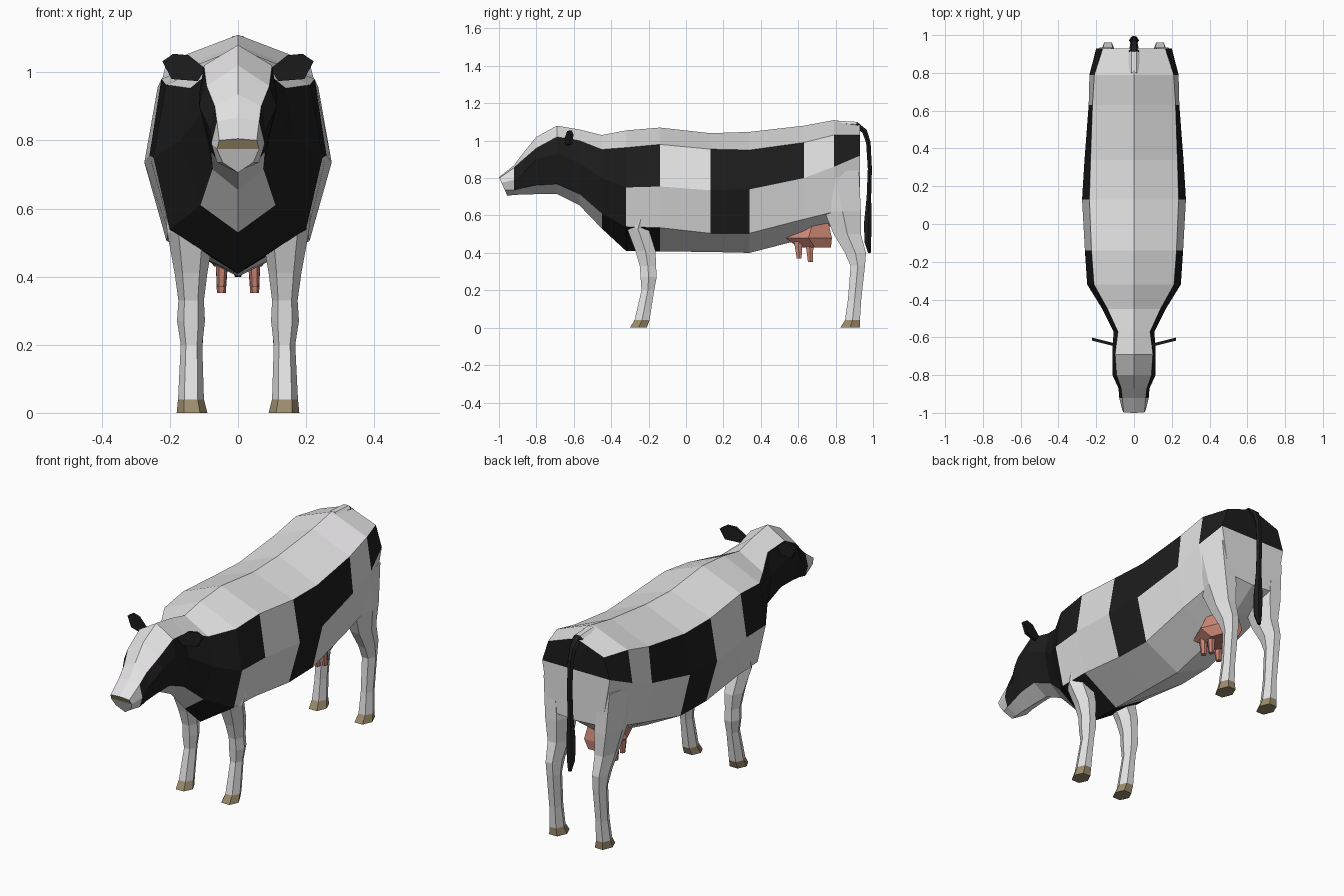
import bpy, bmesh
from mathutils import Vector

if "Cube" in bpy.data.objects:
    bpy.data.objects.remove(bpy.data.objects["Cube"])


def material(name, rgb):
    m = bpy.data.materials.new(name)
    m.diffuse_color = (*rgb, 1)
    m.use_nodes = True
    m.node_tree.nodes["Principled BSDF"].inputs["Base Color"].default_value = m.diffuse_color
    return m


MATS = [material("white hide", (0.78, 0.77, 0.78)),
        material("black hide", (0.012, 0.012, 0.012)),
        material("pink skin", (0.60, 0.24, 0.18)),
        material("tan horn", (0.33, 0.26, 0.15))]
WHITE, BLACK, PINK, TAN = range(4)


def loft(name, rings, colour, caps=None):
    """Skin closed rings; colour(i, j) gives the material of a quad,
    caps(ring_index, verts) gives [(verts, material)] for an end."""
    bm = bmesh.new()
    rows = [[bm.verts.new(p) for p in r] for r in rings]
    n = len(rows[0])
    for i in range(len(rows) - 1):
        for j in range(n):
            k = (j + 1) % n
            f = bm.faces.new((rows[i][j], rows[i][k], rows[i + 1][k], rows[i + 1][j]))
            f.material_index = colour(i, j)
    for end, seg in ((0, 0), (-1, len(rows) - 2)):
        parts = caps(end, rows[end]) if caps else [(rows[end], colour(seg, 0))]
        for verts, mat in parts:
            bm.faces.new(verts).material_index = mat
    bmesh.ops.recalc_face_normals(bm, faces=bm.faces)
    me = bpy.data.meshes.new(name)
    bm.to_mesh(me)
    bm.free()
    for m in MATS:
        me.materials.append(m)
    ob = bpy.data.objects.new(name, me)
    bpy.context.collection.objects.link(ob)
    return ob


# Body and head: y, top z, upper edge (x,z), widest (x,z), lower edge (x,z), bottom z
SECTIONS = [
    (-1.00, .805, .055, .80, .062, .775, .045, .735, .705),
    (-.92, .868, .062, .855, .078, .79, .062, .735, .71),
    (-.87, .935, .068, .90, .082, .83, .065, .748, .712),
    (-.80, 1.02, .092, .96, .114, .90, .075, .762, .714),
    (-.69, 1.08, .10, 1.02, .115, .93, .08, .768, .715),
    (-.57, 1.06, .085, 1.0, .108, .88, .075, .715, .655),
    (-.45, 1.03, .14, .953, .168, .80, .11, .61, .53),
    (-.32, 1.055, .212, .963, .248, .75, .20, .54, .41),
    (-.14, 1.07, .225, .98, .26, .755, .205, .535, .408),
    (.13, 1.04, .236, .955, .275, .735, .21, .505, .405),
    (.34, 1.047, .23, .95, .262, .74, .205, .505, .40),
    (.63, 1.08, .22, .99, .24, .80, .20, .58, .475),
    (.79, 1.11, .21, 1.03, .236, .86, .19, .62, .55),
    (.93, 1.09, .165, 1.03, .20, .92, .155, .66, .65),
]
PATCHES = {1: "WBBBBBBBWBBWB", 2: "WBBBBBBWWBWWW", 3: "WWWWWWBBWWWWW"}


def body_ring(s):
    y, zt, xu, zu, xm, zm, xl, zl, zb = s
    half = [(xu, zu), (xm, zm), (xl, zl)]
    pts = [(0, zt)] + half + [(0, zb)] + [(-x, z) for x, z in reversed(half)]
    slant = 0.45 if y == -1 else 0
    return [(x, y + slant * (zt - z), z) for x, z in pts]


def body_colour(i, j):
    band = min(j, 7 - j)
    return BLACK if band and PATCHES[band][i] == "B" else WHITE


def body_caps(end, v):
    upper, lower = [v[6], v[7], v[0], v[1], v[2]], [v[2], v[3], v[4], v[5], v[6]]
    return [(upper, TAN if end == 0 else BLACK), (lower, WHITE)]


loft("body_and_head", [body_ring(s) for s in SECTIONS], body_colour, body_caps)


# Legs: z, front y, back y, inner x, outer x
FRONT = [(.60, -.30, -.17, .10, .215), (.53, -.315, -.20, .07, .208),
         (.41, -.27, -.163, .09, .186), (.33, -.247, -.16, .10, .175),
         (.27, -.243, -.157, .097, .179), (.20, -.238, -.17, .105, .168),
         (.04, -.275, -.195, .10, .176), (0, -.30, -.21, .09, .18)]
HIND = [(.84, .66, .925, .10, .225), (.62, .74, .935, .08, .21),
        (.50, .79, .935, .09, .187), (.40, .85, .962, .10, .176),
        (.33, .88, .957, .10, .172), (.15, .866, .937, .105, .168),
        (.04, .85, .93, .10, .176), (0, .825, .93, .09, .18)]


def hexagon(z, yf, yb, xi, xo, side=1):
    q, ym = (xo - xi) * .24, (yf + yb) / 2
    pts = [(xi, ym), (xi + q, yf), (xo - q, yf), (xo, ym), (xo - q, yb), (xi + q, yb)]
    return [(side * x, y, z) for x, y in pts]


# Ear outline in x, z
EAR = [(.095, 1.01), (.145, 1.05), (.19, 1.054), (.222, 1.032), (.195, .98), (.118, .974)]

for side, word in ((1, "left"), (-1, "right")):
    for label, data in (("front", FRONT), ("hind", HIND)):
        loft(f"{label}_leg_{word}", [hexagon(*r, side) for r in data],
             lambda i, j: TAN if i == 6 else WHITE)
    loft(f"ear_{word}",
         [[(side * x, -.665 + .25 * x + t, z) for x, z in EAR] for t in (-.008, .008)],
         lambda i, j: BLACK)
    # Teats
    for label, y, tip in (("front", .60, .37), ("hind", .66, .352)):
        loft(f"{label}_teat_{word}",
             [hexagon(.46, y - .022, y + .022, .028, .066, side),
              hexagon(tip, y - .008, y + .018, .036, .062, side)],
             lambda i, j: PINK)

# Udder
loft("udder", [hexagon(.57, .60, .76, -.08, .08), hexagon(.48, .53, .78, -.11, .11),
               hexagon(.43, .60, .775, -.07, .07)], lambda i, j: PINK)

# Tail: y, z, half width, half thickness along a drooping path
TAIL = [(.80, 1.095, .028, .012), (.91, 1.087, .028, .014), (.955, 1.05, .02, .014),
        (.975, .99, .017, .012), (.983, .85, .016, .011), (.978, .70, .017, .012),
        (.972, .56, .027, .02), (.972, .46, .024, .018), (.982, .40, .01, .008)]


def tail_ring(i):
    y, z, w, t = TAIL[i]
    a, b = TAIL[max(i - 1, 0)], TAIL[min(i + 1, len(TAIL) - 1)]
    d = Vector((0, b[0] - a[0], b[1] - a[1])).normalized()
    n, c = Vector((0, -d.z, d.y)), Vector((0, y, z))
    x = Vector((1, 0, 0))
    return [c + x * w * u + n * t * v
            for u, v in ((1, 0), (.5, 1), (-.5, 1), (-1, 0), (-.5, -1), (.5, -1))]


loft("tail", [tail_ring(i) for i in range(len(TAIL))],
     lambda i, j: WHITE if i == 0 else BLACK,
     lambda end, v: [(v, WHITE if end == 0 else BLACK)])
